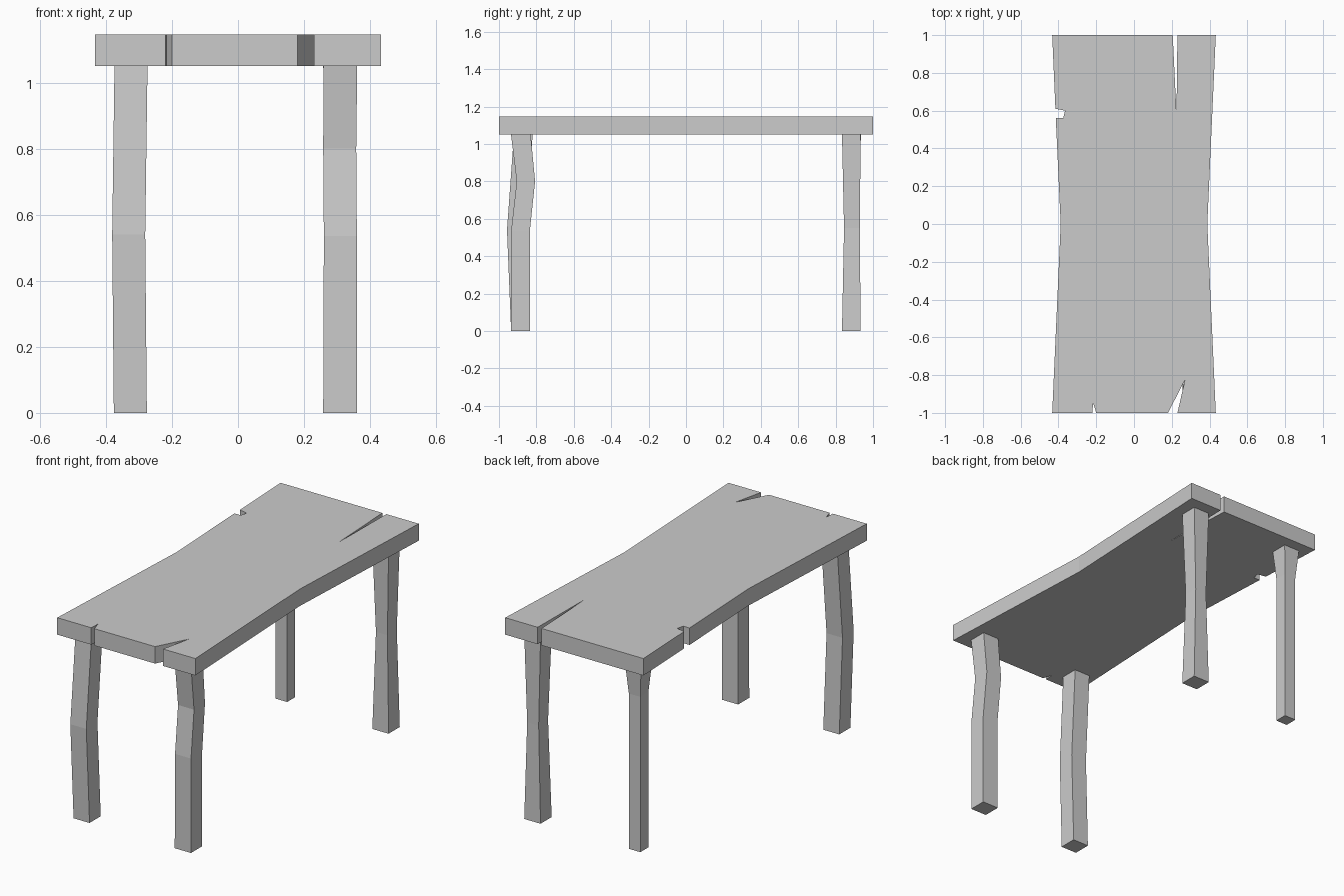
import bpy, bmesh

if "Cube" in bpy.data.objects:
    bpy.data.objects.remove(bpy.data.objects["Cube"])


def finish(name, bm):
    bmesh.ops.recalc_face_normals(bm, faces=bm.faces)
    mesh = bpy.data.meshes.new(name)
    bm.to_mesh(mesh)
    bm.free()
    obj = bpy.data.objects.new(name, mesh)
    bpy.context.collection.objects.link(obj)


def slab(name, outline, z0, z1):
    """Extrude a flat outline between two heights."""
    bm = bmesh.new()
    face = bm.faces.new([bm.verts.new((x, y, z0)) for x, y in outline])
    top = bmesh.ops.extrude_face_region(bm, geom=[face], use_keep_orig=True)["geom"]
    verts = [v for v in top if isinstance(v, bmesh.types.BMVert)]
    bmesh.ops.translate(bm, verts=verts, vec=(0, 0, z1 - z0))
    finish(name, bm)


def leg(name, sections):
    """Loft rectangles given as (z, centre x, centre y, width x, width y)."""
    bm = bmesh.new()
    rings = []
    for z, cx, cy, wx, wy in sections:
        rings.append([bm.verts.new((cx + sx * wx / 2, cy + sy * wy / 2, z))
                      for sx, sy in ((-1, -1), (1, -1), (1, 1), (-1, 1))])
    for a, b in zip(rings, rings[1:]):
        for i in range(4):
            j = (i + 1) % 4
            bm.faces.new((a[i], a[j], b[j], b[i]))
    bm.faces.new(rings[0][::-1])
    bm.faces.new(rings[-1])
    finish(name, bm)


BASE, TOP = 1.05, 1.146

# Waisted plank top with cracks in both ends and a chip in the left edge
slab("table_top", [
    (-0.433, -1), (-0.22, -1), (-0.217, -0.945), (-0.20, -1),
    (0.18, -1), (0.27, -0.825), (0.23, -1), (0.433, -1),
    (0.388, 0), (0.433, 1),
    (0.23, 1), (0.225, 0.58), (0.205, 1), (-0.433, 1),
    (-0.416, 0.61), (-0.365, 0.60), (-0.375, 0.56), (-0.414, 0.56),
    (-0.388, 0)], BASE, TOP)

# Crooked front legs
leg("front_left_leg", [
    (0, -0.326, -0.885, 0.10, 0.10),
    (0.54, -0.331, -0.907, 0.10, 0.10),
    (BASE, -0.324, -0.870, 0.10, 0.10)])
leg("front_right_leg", [
    (0, 0.309, -0.885, 0.102, 0.10),
    (0.535, 0.310, -0.885, 0.10, 0.10),
    (0.80, 0.308, -0.856, 0.10, 0.098),
    (BASE, 0.310, -0.883, 0.102, 0.105)])

# Back legs: one pinched in the middle, one thin with a flared top
leg("back_right_leg", [
    (0, 0.309, 0.884, 0.102, 0.10),
    (0.55, 0.309, 0.887, 0.072, 0.084),
    (BASE, 0.309, 0.884, 0.102, 0.10)])
leg("back_left_leg", [
    (0, -0.324, 0.887, 0.072, 0.072),
    (0.88, -0.324, 0.887, 0.072, 0.072),
    (BASE, -0.324, 0.887, 0.10, 0.10)])
